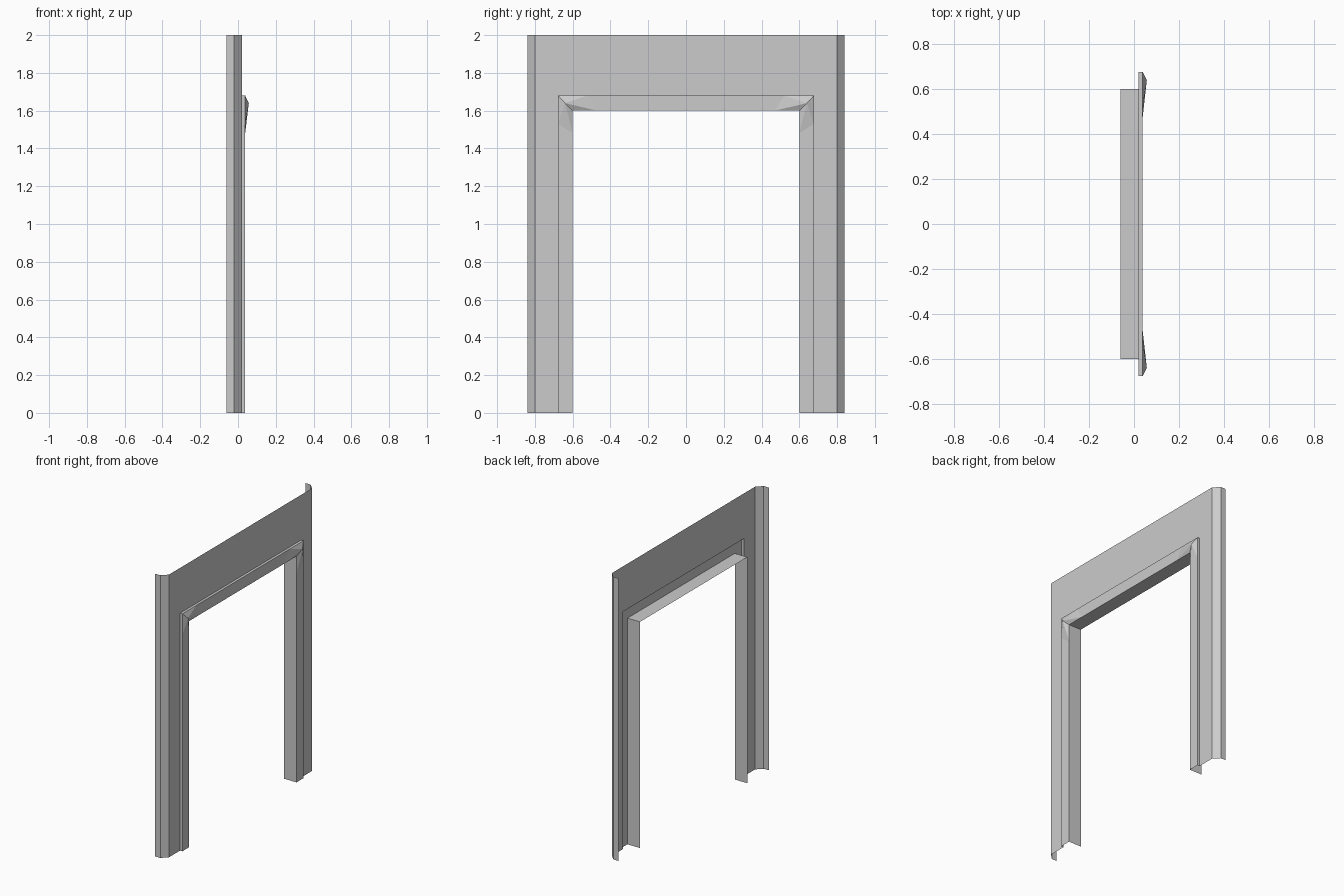
import bpy

if "Cube" in bpy.data.objects:
    bpy.data.objects.remove(bpy.data.objects["Cube"])


def half_sheet(name, verts, faces):
    """Build the +y half of a thin sheet part and mirror it across y = 0."""
    mesh = bpy.data.meshes.new(name)
    mesh.from_pydata(verts, [], faces)
    obj = bpy.data.objects.new(name, mesh)
    bpy.context.collection.objects.link(obj)
    mod = obj.modifiers.new("mirror", 'MIRROR')
    mod.use_axis = (False, True, False)
    mod.use_clip = True
    return obj


def sweep(name, profile, head=True):
    """Run a profile of (x, y, top z) up the leg and across the head."""
    verts, faces = [], []
    for x, y, top in profile:
        verts += [(x, y, 0), (x, y, top), (x, 0, top)]
    for k in range(len(profile) - 1):
        a, b = 3 * k, 3 * k + 3
        faces.append((a, b, b + 1, a + 1))
        if head:
            faces.append((a + 1, b + 1, b + 2, a + 2))
    if not head:
        keep = [i for i in range(len(verts)) if i % 3 != 2]
        remap = {old: new for new, old in enumerate(keep)}
        verts = [verts[i] for i in keep]
        faces = [tuple(remap[i] for i in f) for f in faces]
    return half_sheet(name, verts, faces)


BACK, PANEL, FRONT = -0.06, 0.02, 0.038   # depths along x
IN_Y, IN_Z = 0.60, 1.60                   # clear opening
OUT_Y, OUT_Z = 0.677, 1.68                # outer edge of the trim

# Flat wall sheet around the opening
sweep("wall_panel", [(PANEL, OUT_Y, OUT_Z), (PANEL, 0.80, 2.0)])

# Bent side edges: chamfer then return flange
sweep("side_flange", [(PANEL, 0.80, 2.0), (-0.02, 0.84, 2.0),
                      (BACK, 0.84, 2.0)], head=False)

# Jamb lining, raised trim face and step back to the wall
sweep("door_trim", [(BACK, IN_Y, IN_Z), (FRONT, IN_Y, IN_Z),
                    (FRONT, OUT_Y, OUT_Z), (PANEL, OUT_Y, OUT_Z)])

# Pointed wedge rising over each upper trim corner
corner = [
    (FRONT, OUT_Y, OUT_Z), (FRONT, IN_Y, IN_Z),
    (FRONT, IN_Y, 1.48), (FRONT, OUT_Y, 1.53),
    (FRONT, 0.47, IN_Z), (FRONT, 0.52, OUT_Z),
    (0.057, 0.64, 1.64),
]
half_sheet("corner_wedge", corner,
           [(2, 3, 6), (3, 0, 6), (0, 5, 6), (5, 4, 6), (4, 1, 6), (1, 2, 6)])
